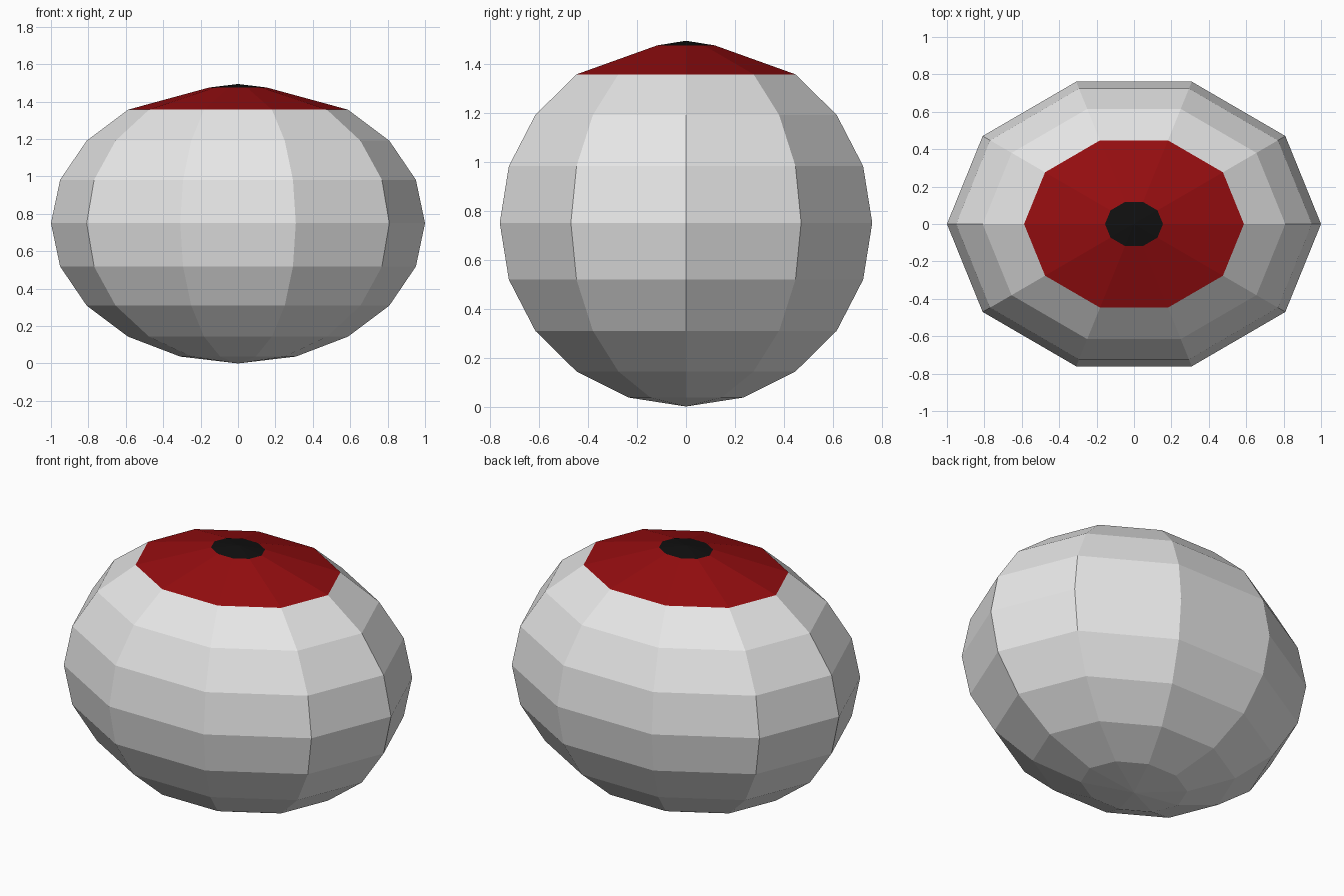
import bpy
import bmesh
from math import sin, cos, pi

cube = bpy.data.objects.get("Cube")
if cube:
    bpy.data.objects.remove(cube, do_unlink=True)

SIDES = 10
RINGS = 10
HALF_DEPTH = 0.8    # relative to half width 1
HALF_HEIGHT = 0.75


def make_material(name, rgb):
    mat = bpy.data.materials.new(name)
    mat.use_nodes = True
    color = (*rgb, 1.0)
    mat.diffuse_color = color
    bsdf = next(n for n in mat.node_tree.nodes if n.type == 'BSDF_PRINCIPLED')
    bsdf.inputs["Base Color"].default_value = color
    return mat


materials = [
    make_material("white", (0.8, 0.8, 0.8)),
    make_material("dark red", (0.3, 0.004, 0.005)),
    make_material("black", (0.005, 0.005, 0.005)),
]

# Profile from bottom to top as (radius, height), with a flattened cap
profile = [(sin(pi * i / RINGS), HALF_HEIGHT * (1 - cos(pi * i / RINGS)))
           for i in range(1, RINGS - 1)]
profile.append((0.155, 1.475))

bm = bmesh.new()
rings = []
for radius, z in profile:
    angles = [2 * pi * s / SIDES for s in range(SIDES)]
    rings.append([bm.verts.new((radius * cos(a), radius * HALF_DEPTH * sin(a), z))
                  for a in angles])
bottom = bm.verts.new((0, 0, 0))
top = bm.verts.new((0, 0, 1.494))

for s in range(SIDES):
    t = (s + 1) % SIDES
    # Ball wall, with the last band as the red iris
    for low, high in zip(rings, rings[1:]):
        face = bm.faces.new((low[s], low[t], high[t], high[s]))
        face.material_index = 1 if high is rings[-1] else 0
    # Bottom fan and black pupil fan
    bm.faces.new((bottom, rings[0][t], rings[0][s]))
    bm.faces.new((rings[-1][s], rings[-1][t], top)).material_index = 2

bmesh.ops.recalc_face_normals(bm, faces=bm.faces)
mesh = bpy.data.meshes.new("eyeball")
bm.to_mesh(mesh)
bm.free()
for mat in materials:
    mesh.materials.append(mat)
eyeball = bpy.data.objects.new("eyeball", mesh)
bpy.context.collection.objects.link(eyeball)
